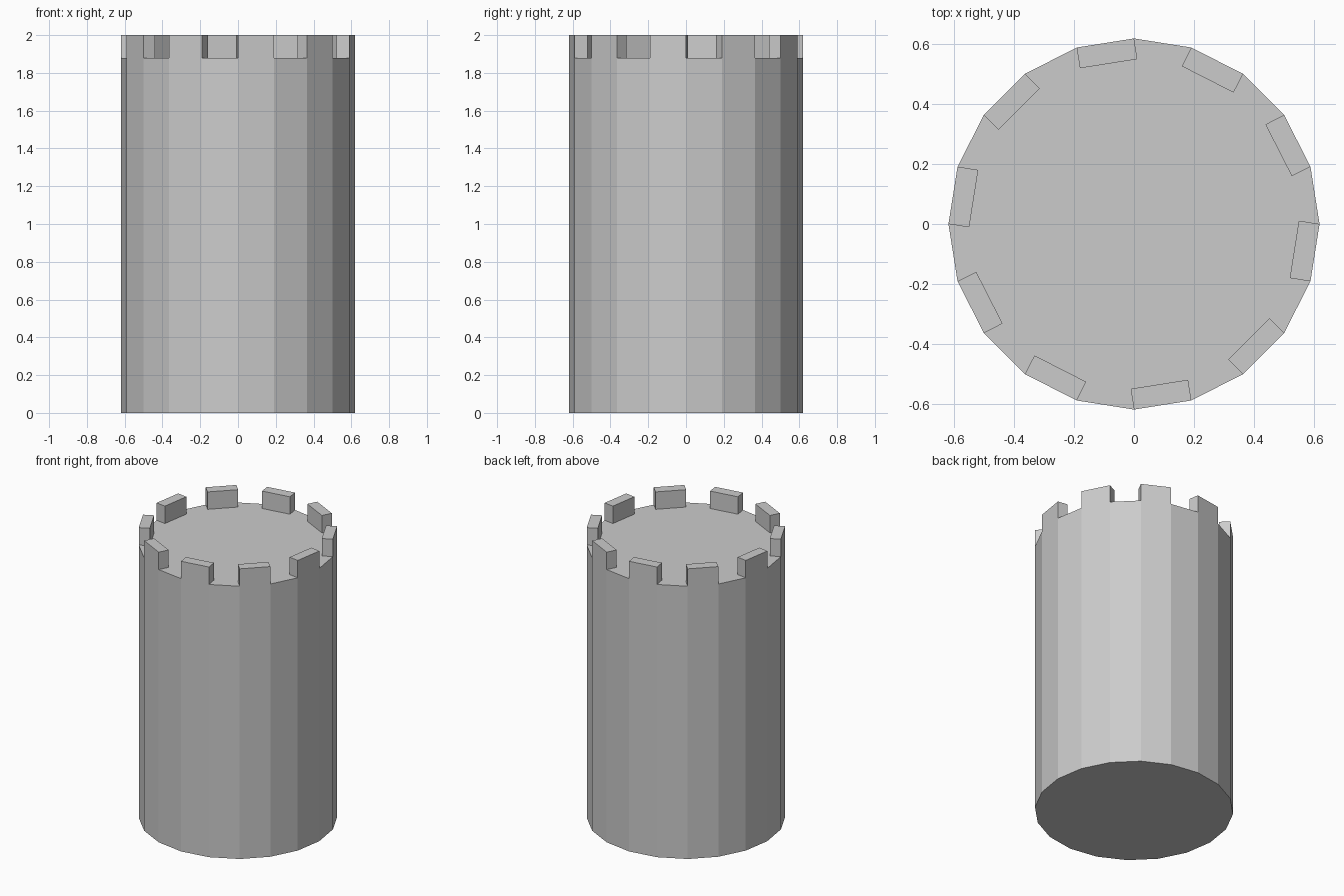
import bpy, bmesh
from math import sin, cos, pi
from mathutils import Vector

if "Cube" in bpy.data.objects:
    bpy.data.objects.remove(bpy.data.objects["Cube"])

SIDES, RADIUS = 20, 0.62
FLOOR_Z, TOP_Z = 1.88, 2.0
MERLON_DEPTH = 0.07

bm = bmesh.new()


def ring(z):
    return [bm.verts.new((RADIUS * cos(2 * pi * k / SIDES),
                          RADIUS * sin(2 * pi * k / SIDES), z)) for k in range(SIDES)]


# Tower shaft
bottom, rim = ring(0), ring(FLOOR_Z)
bm.faces.new(bottom[::-1])
for k in range(SIDES):
    n = (k + 1) % SIDES
    bm.faces.new((bottom[k], bottom[n], rim[n], rim[k]))

# Merlon footprints on every other side, and the floor outline around them
outline, footprints = [], []
for k in range(1, SIDES, 2):
    a, b = rim[k], rim[(k + 1) % SIDES]
    mid = (k + 0.5) * 2 * pi / SIDES
    inward = Vector((-cos(mid), -sin(mid), 0)) * MERLON_DEPTH
    ai, bi = bm.verts.new(a.co + inward), bm.verts.new(b.co + inward)
    footprints.append(bm.faces.new((a, b, bi, ai)))
    outline += [a, ai, bi, b]
bm.faces.new(outline)

# Raise the merlons
raised = bmesh.ops.extrude_discrete_faces(bm, faces=[])["faces"]
res = bmesh.ops.extrude_face_region(bm, geom=footprints)
top_verts = [g for g in res["geom"] if isinstance(g, bmesh.types.BMVert)]
bmesh.ops.translate(bm, verts=top_verts, vec=(0, 0, TOP_Z - FLOOR_Z))
leftover = [f for f in footprints if f.is_valid]
if leftover:
    bmesh.ops.delete(bm, geom=leftover, context='FACES_ONLY')
bmesh.ops.recalc_face_normals(bm, faces=bm.faces)

mesh = bpy.data.meshes.new("castle_tower")
bm.to_mesh(mesh)
bm.free()
bpy.context.collection.objects.link(bpy.data.objects.new("castle_tower", mesh))
